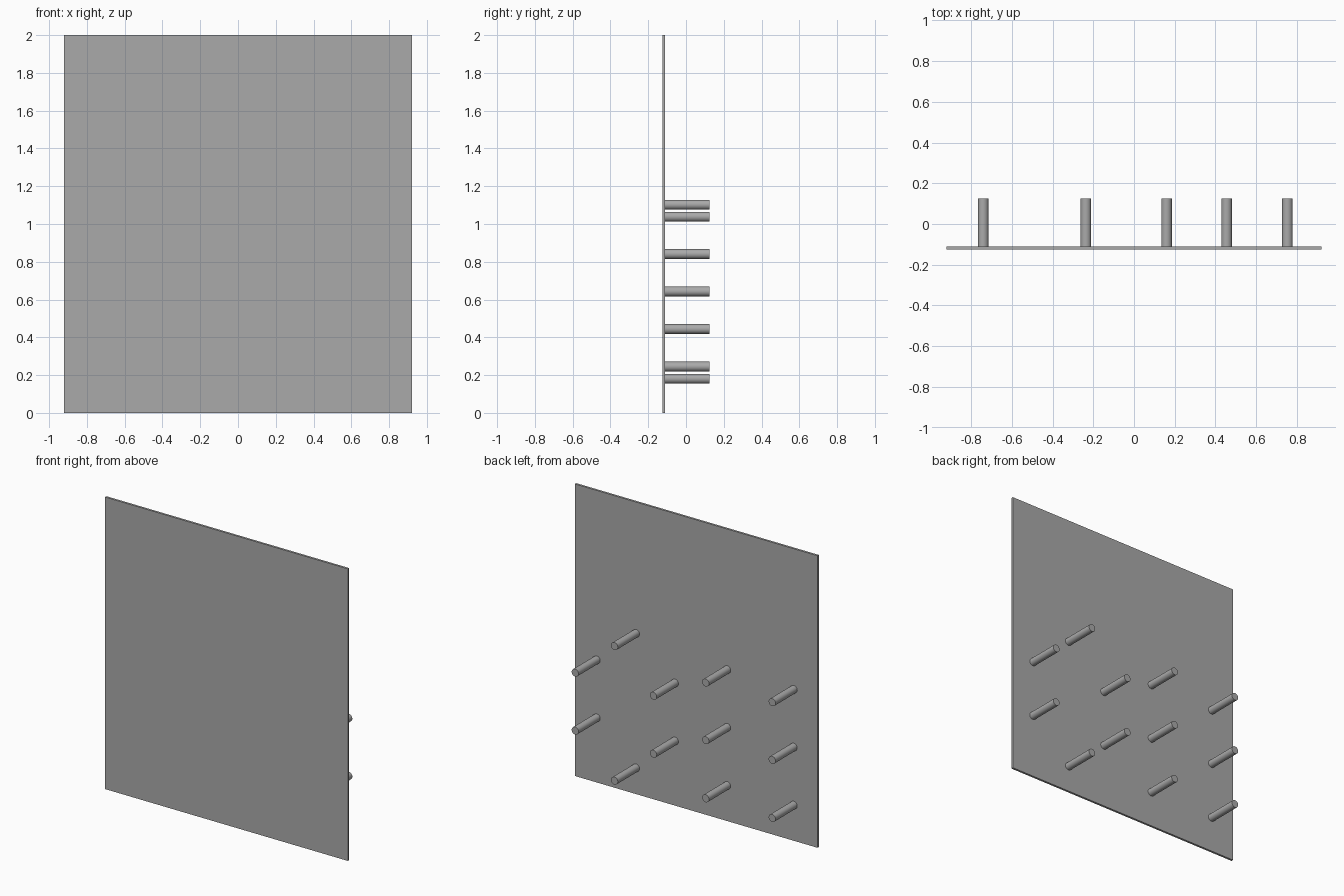
import bpy
import math

cube = bpy.data.objects.get("Cube")
if cube:
    bpy.data.objects.remove(cube, do_unlink=True)

grey = bpy.data.materials.new("plain grey")
grey.use_nodes = True
colour = (0.4, 0.4, 0.4, 1)
grey.diffuse_color = colour
grey.node_tree.nodes["Principled BSDF"].inputs["Base Color"].default_value = colour

FRONT, BACK, THICK = -0.125, 0.125, 0.015
RADIUS = 0.026

# Thin upright panel
bpy.ops.mesh.primitive_cube_add(size=1, location=(0, FRONT + THICK / 2, 1))
panel = bpy.context.object
panel.name = "panel"
panel.scale = (1.84, THICK, 2)
bpy.ops.object.transform_apply(location=False, rotation=False, scale=True)
panel.data.materials.append(grey)


# Round peg standing out of the back of the panel
def add_peg(x, z):
    start = FRONT + THICK
    bpy.ops.mesh.primitive_cylinder_add(
        vertices=32, radius=RADIUS, depth=BACK - start,
        location=(x, (start + BACK) / 2, z), rotation=(math.pi / 2, 0, 0))
    peg = bpy.context.object
    peg.name = "peg"
    peg.data.materials.append(grey)
    bpy.ops.object.shade_smooth_by_angle(angle=math.radians(40))


# Columns of pegs: x position, then heights
columns = {
    -0.74: (0.245, 0.643, 1.038),
    -0.236: (0.245, 0.643, 1.038),
    0.16: (0.444, 0.841),
    0.455: (0.181, 1.102),
    0.753: (0.444, 0.841),
}
for x, heights in columns.items():
    for z in heights:
        add_peg(x, z)
